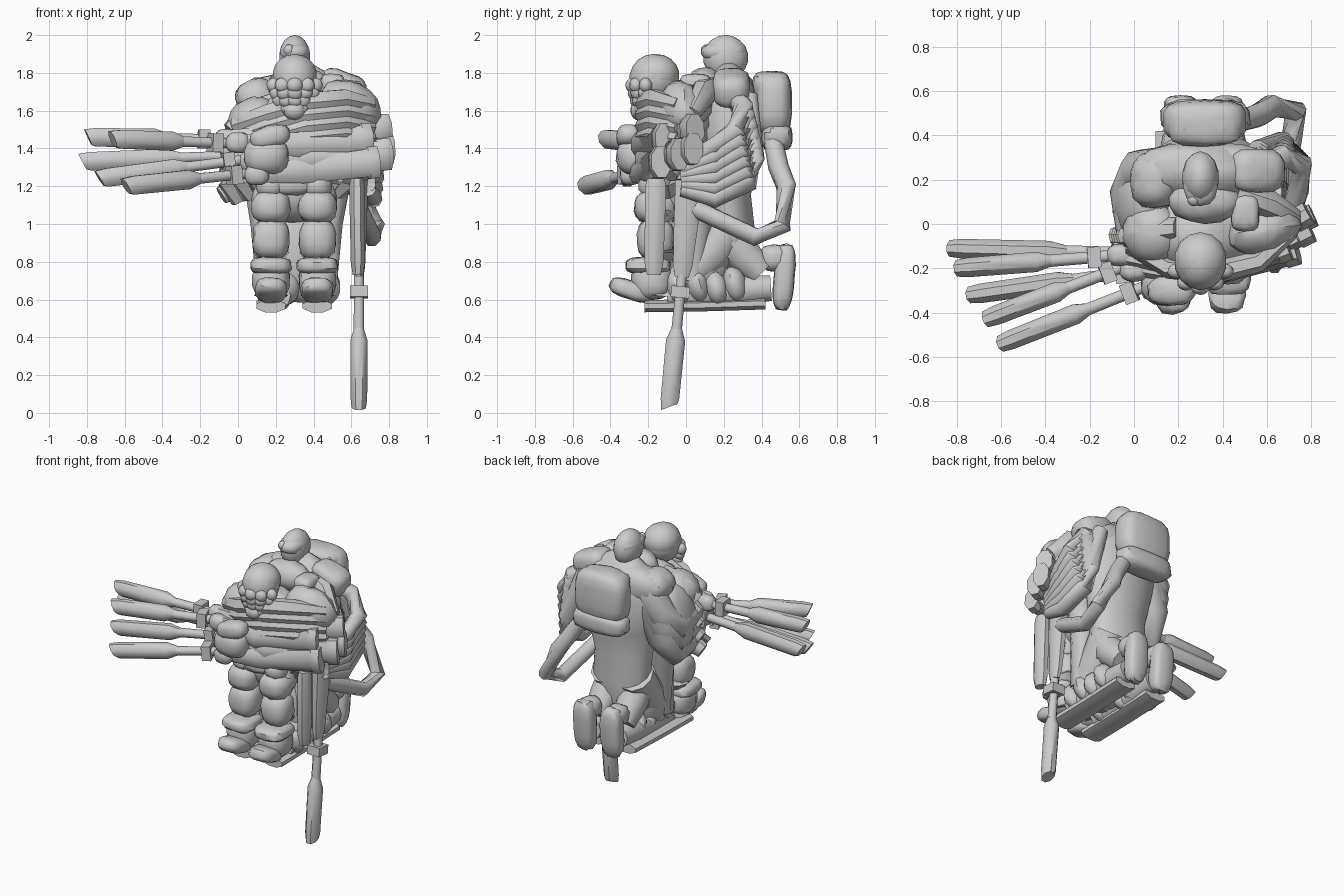
import bpy, bmesh, math, random
from mathutils import Vector as V
random.seed(4)

def finish(name, bm, angle=35):
    bmesh.ops.recalc_face_normals(bm, faces=bm.faces)
    me = bpy.data.meshes.new(name)
    bm.to_mesh(me)
    bm.free()
    ob = bpy.data.objects.new(name, me)
    bpy.context.collection.objects.link(ob)
    bpy.ops.object.select_all(action='DESELECT')
    ob.select_set(True)
    bpy.context.view_layer.objects.active = ob
    bpy.ops.object.shade_smooth_by_angle(angle=math.radians(angle))
    return ob

def blob(name, loc, size, rot=(0, 0, 0), rough=0.04, box=1.0):
    """Ellipsoid of full size; box < 1 squares it off, rough dents it."""
    bm = bmesh.new()
    bmesh.ops.create_uvsphere(bm, u_segments=14, v_segments=9, radius=1)
    for v in bm.verts:
        f = 1 + random.uniform(-rough, rough)
        v.co = V([math.copysign(abs(c) ** box, c) * s / 2 * f for c, s in zip(v.co, size)])
    ob = finish(name, bm, 40)
    ob.location = loc
    ob.rotation_euler = [math.radians(a) for a in rot]
    return ob

def tube(name, pts, radii, n=8, flat=1.0, up=(0, 0, 1)):
    """Lofted tube; 'flat' scales thickness across the 'up' direction."""
    bm, rings = bmesh.new(), []
    pts = [V(p) for p in pts]
    for i, p in enumerate(pts):
        t = (pts[min(i + 1, len(pts) - 1)] - pts[max(i - 1, 0)]).normalized()
        u = V(up) - t * t.dot(V(up))
        if u.length < 0.05:
            u = V((0, 1, 0)) - t * t.y
        u.normalize()
        s = t.cross(u)
        ring = []
        for k in range(n):
            a = 2 * math.pi * (k + .5) / n
            ring.append(bm.verts.new(p + radii[i] * (u * math.cos(a) + s * math.sin(a) * flat)))
        rings.append(ring)
    for a, b in zip(rings, rings[1:]):
        for k in range(n):
            bm.faces.new((a[k], a[(k + 1) % n], b[(k + 1) % n], b[k]))
    bm.faces.new(rings[0])
    bm.faces.new(rings[-1])
    return finish(name, bm, 46)

def weapon(name, tip, guard, mid, end, up=(0, 0, 1)):
    """Slant-tipped blade, thin shaft, square guard and a long sleeve behind."""
    tip, guard, mid, end = V(tip), V(guard), V(mid), V(end)
    d = (guard - tip).normalized()
    L = (guard - tip).length
    blade = tube(name + "_blade", [tip, tip + d * .05, tip + d * L * .58, tip + d * L * .69],
                 [.045, .053, .055, .03], 8, .9, up)
    for v in blade.data.vertices[:8]:
        v.co += d * (.006 - .024 * (v.co - tip).dot(V(up)) / .05)
    tube(name + "_shaft", [tip + d * L * .68, guard + d * .1], [.03, .028], 8, 1, up)
    tube(name + "_guard", [guard - d * .03, guard + d * .03], [.07, .07], 4, .95, up)
    s = guard + d * .08
    e = end - mid
    tube(name + "_sleeve", [s, s.lerp(mid, .2), mid, mid + e * .85, mid + e * .87, end],
         [.04, .055, .07, .08, .092, .09], 8, .65, up)

# hanging weapon and spare scabbard
weapon("hanging_weapon", (.64, -.09, .025), (.64, -.03, .64), (.64, 0, 1.0), (.64, .02, 1.27), (0, -1, 0))
tube("spare_scabbard", [(.635, -.17, .73), (.635, -.17, .8), (.63, -.16, 1.2), (.63, -.16, 1.24)],
     [.04, .055, .06, .05], 8, .75, (0, 1, 0))

# fan of weapons pointing sideways, with sleeves wrapped across the chest
fan = [((-.83, -.11, 1.33), (-.06, -.13, 1.36), (.35, -.17, 1.38), (.81, .04, 1.40)),
       ((-.80, -.20, 1.46), (-.18, -.15, 1.45), (.33, -.22, 1.46), (.79, .05, 1.50)),
       ((-.74, -.32, 1.24), (-.05, -.22, 1.33), (.38, -.23, 1.34), (.80, -.03, 1.37)),
       ((-.67, -.43, 1.45), (-.12, -.22, 1.43), (.32, -.25, 1.42), (.70, -.11, 1.45)),
       ((-.60, -.54, 1.20), (-.02, -.31, 1.26), (.34, -.24, 1.28), (.74, -.13, 1.33))]
for i, (a, b, m, c) in enumerate(fan):
    weapon(f"fan_weapon_{i}", a, b, m, c)
    blob(f"fan_hand_{i}", V(b) + V((.12, .01, 0)), (.13, .1, .11), box=.8)

# bearded front figure: head, cap, beard curls
blob("front_head", (.3, -.17, 1.77), (.24, .26, .26), rough=.01)
blob("front_cap", (.3, -.16, 1.79), (.24, .25, .22), rough=.005)
for i in range(20):
    row, k = divmod(i, 5)
    a = math.radians(-90 + (k - 2) * (34 - row * 3))
    r = .115 - row * .012
    blob("beard_curl", (.3 + r * math.cos(a), -.17 + r * math.sin(a), 1.735 - row * .04), (.085, .07, .08))
blob("beard_tip", (.3, -.25, 1.6), (.12, .09, .1))

# front torso, chest folds, shoulders
blob("front_torso", (.3, -.05, 1.42), (.58, .4, .56))
blob("front_hips", (.3, -.03, 1.17), (.46, .36, .34))
blob("left_shoulder", (.08, -.04, 1.56), (.28, .28, .22), (0, -25, 0))
blob("right_shoulder", (.59, -.03, 1.62), (.36, .22, .26), (0, 25, 15))
blob("belly_bulge", (.15, -.27, 1.36), (.24, .2, .2), box=.8)
blob("front_forearm", (.17, -.3, 1.46), (.22, .14, .12), (0, -15, 0), box=.8)
blob("belt_pouch", (.28, -.17, 1.21), (.2, .16, .12), box=.7)
for i in range(4):
    z = 1.64 - i * .06
    tube("chest_band", [(-.02 + .01 * i, -.1, z - .12), (.16, -.2, z - .06), (.36, -.22, z), (.56, -.17, z + .02), (.71, -.04, z - .01)],
         [.045, .06, .065, .06, .04], 6, .8)

# stacked robe plates on both flanks and the lower hem
for i in range(5):
    z = 1.66 - i * .08
    tube("right_plate", [(.46, .14 - .02 * i, z + .06), (.6, .09 - .03 * i, z + .03), (.72 - .008 * i, .03 - .03 * i, z - .08)],
         [.06, .08, .05], 8, .9)
    z = 1.58 - i * .085
    tube("left_plate", [(.2, -.02, z + .06), (.06, -.03, z), (-.04 - .012 * i, -.06, z - .09)],
         [.06, .08, .05], 8, .9)
for i in range(9):
    x = -.04 + i * .075
    tube("hem_fold", [(x, -.09, 1.32), (x, -.11, 1.22), (x * .85 + .04, -.08, 1.12 + .02 * (i % 3))],
         [.07, .07, .045], 6, .8)

# front legs: plated knees, shins, cuffs, boots
for x in (.175, .42):
    tube("front_leg", [(x, -.06, 1.25), (x, -.14, 1.08), (x, -.13, .85), (x, -.15, .62)],
         [.1, .105, .095, .09], 10)
    blob("thigh_plate", (x, -.15, 1.2), (.16, .2, .14), box=.85)
    blob("knee_plate", (x, -.17, 1.09), (.21, .21, .18), box=.8)
    blob("shin_plate", (x, -.16, .92), (.2, .2, .22), box=.75)
    blob("boot_cuff", (x, -.2, .78), (.22, .24, .09), box=.6)
    blob("boot_ankle", (x, -.18, .7), (.2, .22, .2), box=.75)
    blob("boot_toe", (x, -.29, .65), (.17, .24, .1), (-18, 0, 0), box=.7)
    tube("boot_sole", [(x, -.22, .565), (x, .1, .57), (x, .42, .58)], [.035, .035, .035], 8, 2.4)

# rear figure: head with cap and nose
blob("rear_head", (.3, .21, 1.88), (.17, .24, .24), rough=.01)
blob("rear_cap_brim", (.3, .2, 1.91), (.16, .24, .1), rough=.01, box=.8)
blob("rear_nose", (.27, .11, 1.92), (.06, .06, .06))
blob("rear_face_wrap", (.32, .1, 1.73), (.34, .2, .2))

# rear torso, shoulders, pads
tube("rear_torso", [(.33, .24, .82), (.33, .24, .97), (.33, .22, 1.15), (.33, .23, 1.35), (.33, .23, 1.6), (.32, .23, 1.76), (.31, .22, 1.84)],
     [.17, .21, .21, .25, .3, .2, .08], 16, .6, (1, 0, 0))
blob("rear_shoulders", (.33, .25, 1.67), (.64, .24, .26), box=.8)
blob("right_pad", (.55, .24, 1.72), (.26, .2, .18), (0, 20, 0), box=.65)
blob("left_pad", (.1, .2, 1.66), (.22, .26, .22), (0, -30, 0), box=.8)
blob("collar_pouch", (.5, .05, 1.72), (.13, .17, .15), box=.55)

# backpack with flap and bedroll
blob("backpack", (.32, .465, 1.64), (.38, .19, .34), box=.55, rough=.01)
blob("backpack_top", (.32, .45, 1.73), (.34, .2, .16), box=.65)
blob("backpack_roll", (.32, .48, 1.46), (.41, .17, .15), box=.65)

# rear arms: low sweeping arm, fan of bent right arms, draped left arms
tube("low_arm", [(.46, .46, 1.45), (.56, .49, 1.3), (.62, .53, 1.2), (.73, .51, .99), (.71, .37, .93), (.64, .05, 1.08)],
     [.05, .055, .055, .05, .05, .05])
for i in range(6):
    z = 1.6 - .055 * i
    tube("right_arm", [(.56, .25 + .015 * i, 1.68), (.67, .30 + .012 * i, z + .02), (.75 - .012 * i, .27 + .013 * i, z - .1),
                       (.74 - .005 * i, .15, z - .19), (.69, -.02, z - .29 + .03 * i)], [.055, .058, .055, .05, .04], 9)
for i in range(3):
    z = 1.5 - .09 * i
    tube("left_arm", [(.14, .25, 1.68), (.03, .24 - .01 * i, z), (-.02 + .01 * i, .14, z - .12), (.0, -.1, z - .1)],
         [.1, .1, .09, .07], 10)
blob("left_drape", (.04, .1, 1.4), (.27, .4, .5), (0, 8, 0))

# robe skirt of the rear figure
blob("robe_mass", (.31, .08, .86), (.42, .34, .56), box=.8)
for i in range(5):
    a = i / 4
    tube("skirt_fold", [(.1 + .42 * a, .1, 1.28), (.15 + .32 * a, .06, 1.0), (.15 + .32 * a, .02, .7)],
         [.09, .085, .06], 8)

# kneeling legs: thighs, shins, upright feet, folds
for x in (.21, .42):
    tube("kneeling_thigh", [(x, .26, 1.02), (x, .14, .85), (x, -.04, .68)], [.12, .115, .09], 10)
    tube("kneeling_shin", [(x, -.1, .62), (x, .1, .63), (x, .3, .65), (x, .45, .66)], [.07, .075, .085, .07], 10)
    tube("calf_fold", [(x, .18, .98), (x, .3, .84), (x, .4, .74)], [.1, .1, .08], 10)
    blob("rear_foot", (x, .52, .72), (.15, .11, .35), (-5, 0, 0), box=.6)
    blob("rear_heel", (x, .47, .82), (.14, .16, .14), box=.75)
    for k in range(4):
        blob("knee_fold", (x + .02, -.04 + .1 * k, .66 + .02 * (k % 2)), (.2, .13, .2), (15, 0, 0))
